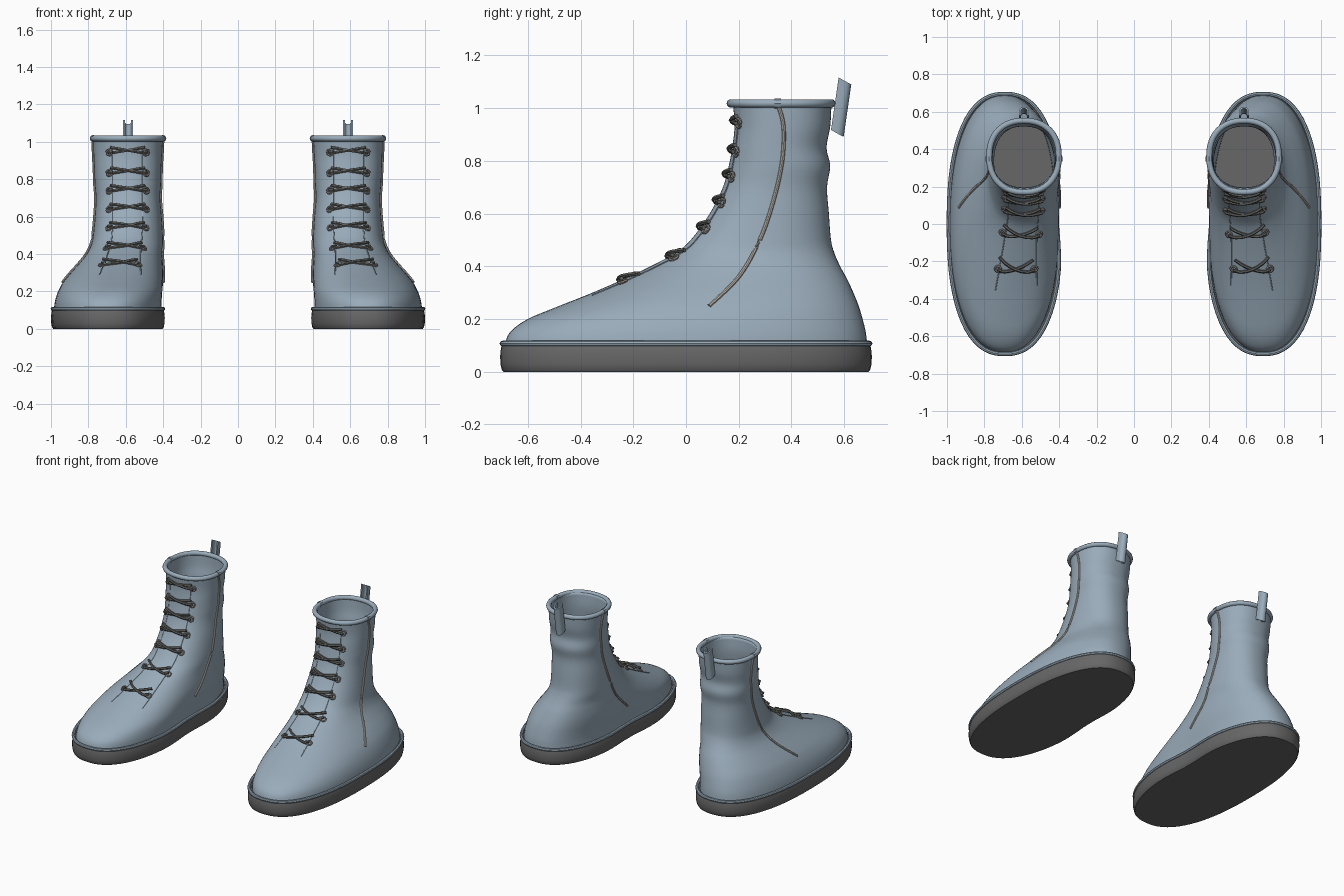
import bpy, bmesh, math
from mathutils import Vector
from mathutils.bvhtree import BVHTree

if "Cube" in bpy.data.objects:
    bpy.data.objects.remove(bpy.data.objects["Cube"])


def material(name, rgb):
    m = bpy.data.materials.new(name)
    m.diffuse_color = (*rgb, 1)
    m.use_nodes = True
    m.node_tree.nodes["Principled BSDF"].inputs["Base Color"].default_value = m.diffuse_color
    return m


LEATHER = material("blue grey leather", (0.32, 0.41, 0.49))
RUBBER = material("dark grey rubber", (0.135, 0.135, 0.135))
LACE = material("grey lace", (0.13, 0.13, 0.125))
METAL = material("eyelet metal", (0.30, 0.29, 0.27))
THREAD = material("pale thread", (0.52, 0.49, 0.45))


def finish(name, bm, mat, angle=40, thickness=0):
    """Turn a right-hand part into an object mirrored for the left boot."""
    bmesh.ops.recalc_face_normals(bm, faces=bm.faces)
    me = bpy.data.meshes.new(name)
    bm.to_mesh(me)
    bm.free()
    me.materials.append(mat)
    ob = bpy.data.objects.new(name, me)
    bpy.context.collection.objects.link(ob)
    bpy.ops.object.select_all(action='DESELECT')
    ob.select_set(True)
    bpy.context.view_layer.objects.active = ob
    bpy.ops.object.shade_smooth_by_angle(angle=math.radians(angle))
    if thickness:
        so = ob.modifiers.new("thickness", 'SOLIDIFY')
        so.thickness = thickness
        so.offset = -1
    mi = ob.modifiers.new("left boot", 'MIRROR')
    mi.use_mirror_merge = False
    return ob


def outline(z, x0, x1, y0, y1, n=2.4, waist=0.0, count=64):
    """Rounded footprint at one height, pinched on the inner side."""
    pts = []
    for i in range(count):
        a = 2 * math.pi * i / count
        c, s = math.cos(a), math.sin(a)
        x = (x0 + x1) / 2 + (x1 - x0) / 2 * math.copysign(abs(c) ** (2 / n), c)
        y = (y0 + y1) / 2 + (y1 - y0) / 2 * math.copysign(abs(s) ** (2 / n), s)
        x += waist * max(0, -c) * math.exp(-((y - 0.05) / 0.2) ** 2)
        pts.append(Vector((x, y, z)))
    return pts


def loft(bm, rings, closed=True, caps=False):
    vs = [[bm.verts.new(p) for p in r] for r in rings]
    n = len(vs[0])
    for a, b in zip(vs, vs[1:]):
        for i in range(n if closed else n - 1):
            j = (i + 1) % n
            bm.faces.new((a[i], a[j], b[j], b[i]))
    if caps:
        bm.faces.new(vs[0][::-1])
        bm.faces.new(vs[-1])


def tube(bm, path, r, closed=False, sides=8):
    rings = []
    n = len(path)
    for i, p in enumerate(path):
        a = path[(i - 1) % n] if closed or i else p
        b = path[(i + 1) % n] if closed or i < n - 1 else p
        t = (b - a).normalized()
        up = Vector((0, 0, 1)) if abs(t.z) < 0.9 else Vector((0, 1, 0))
        u = t.cross(up).normalized()
        v = t.cross(u)
        rings.append([p + r * (math.cos(k) * u + math.sin(k) * v)
                      for k in (2 * math.pi * j / sides for j in range(sides))])
    if closed:
        rings.append(rings[0])
    loft(bm, rings, caps=not closed)
    if closed:
        bmesh.ops.remove_doubles(bm, verts=bm.verts, dist=1e-6)


def spline(pts, steps=4):
    """Catmull-Rom through tuples of any length."""
    out = []
    for i in range(len(pts) - 1):
        p = [pts[max(0, min(len(pts) - 1, i + k))] for k in (-1, 0, 1, 2)]
        for s in range(steps):
            t = s / steps
            out.append([0.5 * (2 * b + (c - a) * t + (2 * a - 5 * b + 4 * c - d) * t * t
                               + (3 * b - a - 3 * c + d) * t ** 3) for a, b, c, d in zip(*p)])
    return out + [list(pts[-1])]


# Sole with a slightly rounded edge
bm = bmesh.new()
loft(bm, [outline(z, 0.38 + d, 1.0 - d, -0.705 + d, 0.705 - d, waist=0.025)
          for z, d in ((0, 0.012), (0.008, 0.006), (0.03, 0.001), (0.06, 0), (0.09, 0.003), (0.106, 0.008))],
     caps=True)
finish("sole", bm, RUBBER, 50)

# Welt around the top of the sole
bm = bmesh.new()
tube(bm, outline(0.107, 0.389, 0.991, -0.696, 0.696, waist=0.025), 0.011, True)
finish("welt", bm, LEATHER)

# Upper: height, inner x, outer x, front y, back y
ROWS = [(0.10, 0.400, 0.985, -0.688, 0.688), (0.15, 0.398, 0.978, -0.668, 0.682),
        (0.20, 0.394, 0.962, -0.600, 0.670), (0.25, 0.392, 0.935, -0.480, 0.655),
        (0.30, 0.394, 0.895, -0.355, 0.635), (0.35, 0.400, 0.850, -0.240, 0.612),
        (0.40, 0.405, 0.810, -0.135, 0.585), (0.45, 0.402, 0.785, -0.042, 0.563),
        (0.50, 0.402, 0.775, 0.018, 0.550), (0.60, 0.408, 0.765, 0.090, 0.542),
        (0.70, 0.416, 0.760, 0.140, 0.535), (0.78, 0.412, 0.766, 0.162, 0.547),
        (0.85, 0.411, 0.768, 0.175, 0.533), (0.93, 0.407, 0.772, 0.184, 0.547),
        (1.02, 0.402, 0.774, 0.178, 0.552)]
bm = bmesh.new()
loft(bm, [outline(*r, n=2.25, waist=0.025 * max(0, 1 - r[0] / 0.4)) for r in spline(ROWS)])
bmesh.ops.recalc_face_normals(bm, faces=bm.faces)
skin = BVHTree.FromBMesh(bm)
finish("upper", bm, LEATHER, 60, 0.012)

# Rolled collar and its small side joint
bm = bmesh.new()
tube(bm, outline(1.018, 0.402, 0.774, 0.17, 0.552, n=2.25), 0.016, True, 10)
finish("collar", bm, LEATHER)
bm = bmesh.new()
tube(bm, [Vector((0.774, y, 1.018)) for y in (0.335, 0.36)], 0.019)
tube(bm, [Vector((0.402, y, 1.018)) for y in (0.335, 0.36)], 0.019)
finish("collar_joint", bm, LEATHER)


def on_front(x, z, lift):
    """Point and normal on the front of the upper."""
    p, n, _, _ = skin.ray_cast(Vector((x, -2, z)), Vector((0, 1, 0)))
    n = n if n.y < 0 else -n
    return p + n * lift, n


# Crossed laces, eyelets and short ends
laces, eyelets = bmesh.new(), bmesh.new()
for z, cx in ((0.955, 0.59), (0.845, 0.59), (0.75, 0.59), (0.65, 0.59),
              (0.55, 0.592), (0.44, 0.605), (0.35, 0.63)):
    for s in (-1, 1):
        tube(laces, [on_front(cx + 0.088 * t, z + s * 0.015 * t, 0.009 + 0.004 * s * (1 - abs(t)))[0]
                     for t in (-1, -0.67, -0.33, 0, 0.33, 0.67, 1)], 0.0085, sides=6)
        p, n = on_front(cx + s * 0.096, z - 0.012, 0.006)
        tube(laces, [p + n * 0.012, on_front(cx + s * 0.075, z - 0.01, 0.014)[0]], 0.008, sides=6)
        u = n.cross(Vector((0, 0, 1))).normalized()
        v = n.cross(u)
        tube(eyelets, [p + 0.016 * (math.cos(a) * u + math.sin(a) * v)
                       for a in (2 * math.pi * k / 12 for k in range(12))], 0.006, True, 6)
finish("laces", laces, LACE)
finish("eyelets", eyelets, METAL)

# Fine tongue edges running down the front
bm = bmesh.new()
for s in (-1, 1):
    path = spline([(0.59 + s * 0.08, 0.97), (0.59 + s * 0.08, 0.75), (0.592 + s * 0.08, 0.52),
                   (0.605 + s * 0.085, 0.42), (0.63 + s * 0.11, 0.29)], 6)
    tube(bm, [on_front(x, z, 0)[0] for x, z in path], 0.003, sides=6)
finish("tongue_edges", bm, LEATHER)

# Curved side seams on both sides of each boot
bm = bmesh.new()
SEAM = [(0.35, 1.01), (0.37, 0.93), (0.365, 0.80), (0.332, 0.65), (0.28, 0.50), (0.20, 0.36), (0.088, 0.25)]
for s in (-1, 1):
    path = []
    for y, z in spline(SEAM, 5):
        p = skin.ray_cast(Vector((0.6 + s * 2, y, z)), Vector((-s, 0, 0)))[0]
        path.append(p + Vector((s * 0.002, 0, 0)))
    tube(bm, path, 0.0075, sides=8)
finish("side_seams", bm, THREAD)

# Pull tab: a slanted channel with a rounded back
bm = bmesh.new()
arc = [(0.026 * math.cos(math.pi * k / 10), 0.026 * math.sin(math.pi * k / 10)) for k in range(11)]
section = [(0.026, -0.022)] + arc + [(-0.026, -0.022)]
section += [(x * 0.65, y * 0.65 if y > 0 else y) for x, y in reversed(section)]
loft(bm, [[Vector((0.588 + x, y0 + y, z - 0.55 * y)) for x, y in section]
          for y0, z in ((0.572, 0.905), (0.601, 1.104))], caps=True)
finish("pull_tab", bm, LEATHER, 35)
